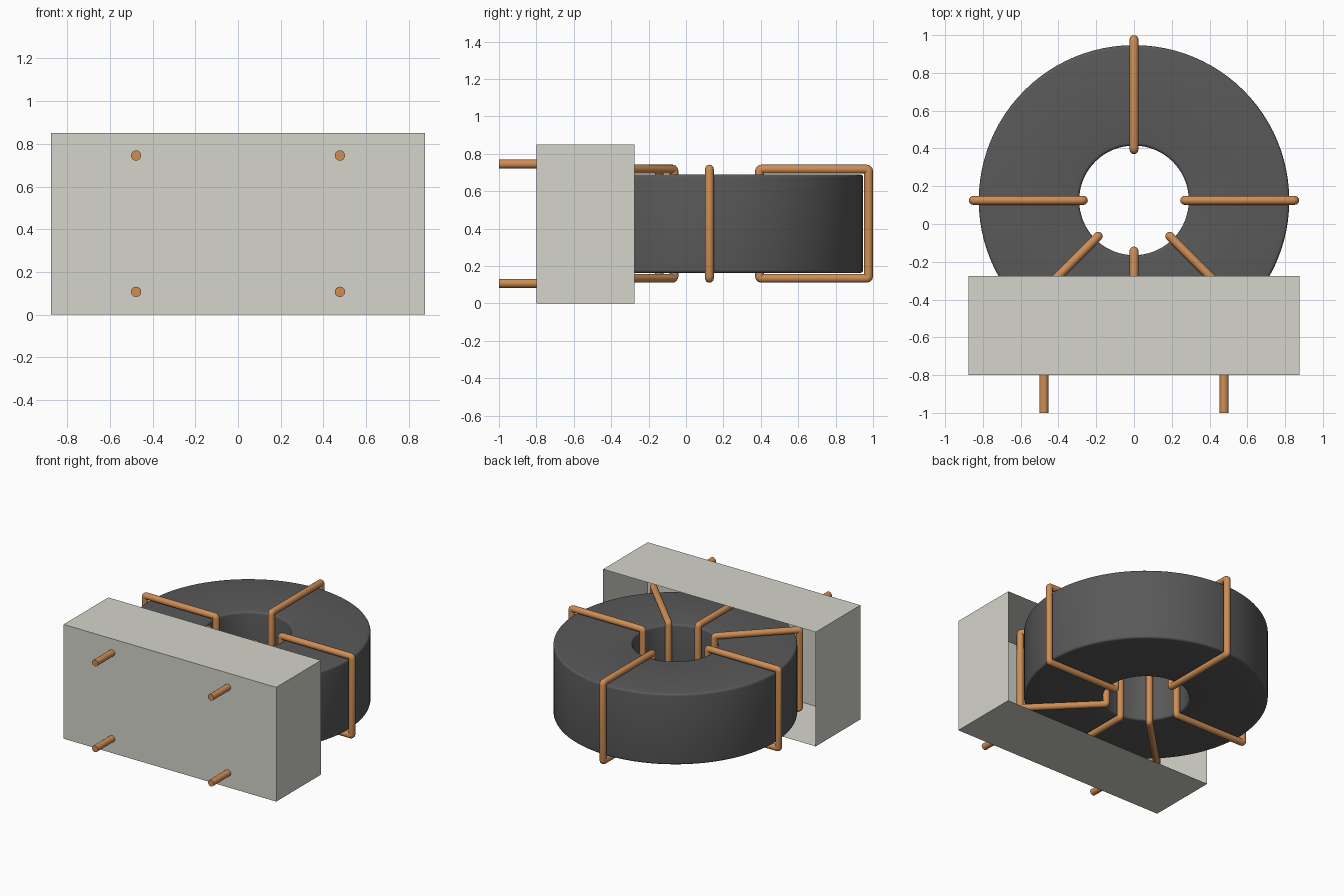
import bpy, bmesh, math
from mathutils import Vector, Matrix

if "Cube" in bpy.data.objects:
    bpy.data.objects.remove(bpy.data.objects["Cube"])

CY, ZM = 0.125, 0.425          # core centre


def material(name, rgb):
    m = bpy.data.materials.new(name)
    m.diffuse_color = (*rgb, 1)
    m.use_nodes = True
    m.node_tree.nodes["Principled BSDF"].inputs["Base Color"].default_value = m.diffuse_color
    return m


plastic = material("housing_plastic", (0.66, 0.66, 0.60))
ferrite = material("dark_ferrite", (0.10, 0.10, 0.10))
copper = material("copper", (0.62, 0.27, 0.09))


def add_object(name, bm, mat, smooth=True):
    bmesh.ops.recalc_face_normals(bm, faces=bm.faces)
    me = bpy.data.meshes.new(name)
    bm.to_mesh(me)
    bm.free()
    ob = bpy.data.objects.new(name, me)
    bpy.context.collection.objects.link(ob)
    me.materials.append(mat)
    if smooth:
        bpy.ops.object.select_all(action='DESELECT')
        ob.select_set(True)
        bpy.context.view_layer.objects.active = ob
        bpy.ops.object.shade_smooth_by_angle(angle=math.radians(40))
    return ob


def rounded_rect(r0, r1, z0, z1, rad, steps):
    pts = []
    for cx, cz, a0 in ((r1 - rad, z1 - rad, 0), (r0 + rad, z1 - rad, 90),
                       (r0 + rad, z0 + rad, 180), (r1 - rad, z0 + rad, 270)):
        for i in range(steps + 1):
            a = math.radians(a0 + 90 * i / steps)
            pts.append(Vector((cx + rad * math.cos(a), 0, cz + rad * math.sin(a))))
    return pts


def bridge(bm, rings):
    # closed loop of closed vertex rings
    for a, b in zip(rings, rings[1:] + rings[:1]):
        n = len(a)
        for i in range(n):
            bm.faces.new((a[i], a[(i + 1) % n], b[(i + 1) % n], b[i]))


# toroidal core: rounded rectangle swept around the vertical axis
bm = bmesh.new()
profile = rounded_rect(0.29, 0.822, 0.163, 0.69, 0.016, 4)
rings = []
for k in range(96):
    rot = Matrix.Translation((0, CY, 0)) @ Matrix.Rotation(2 * math.pi * k / 96, 4, 'Z')
    rings.append([bm.verts.new(rot @ p) for p in profile])
bridge(bm, rings)
add_object("toroid_core", bm, ferrite)

# wire turns: closed rectangular loops around the core section
WIRE = 0.0235


def wire_turn(name, degrees):
    bm = bmesh.new()
    path = rounded_rect(0.268, 0.851, 0.134, 0.718, 0.012, 3)
    rot = Matrix.Translation((0, CY, 0)) @ Matrix.Rotation(math.radians(degrees), 4, 'Z')
    rings = []
    n = len(path)
    for i, p in enumerate(path):
        # miter plane normal bisects neighbouring segments
        d0 = (p - path[i - 1]).normalized()
        d1 = (path[(i + 1) % n] - p).normalized()
        t = (d0 + d1).normalized()
        side = Vector((t.z, 0, -t.x)) / max(t.dot(d1), 0.5)
        ring = []
        for s in range(16):
            a = 2 * math.pi * s / 16
            off = WIRE * math.cos(a)
            # clamp the inside of the bend so the tube never folds over
            q = p + side * off + Vector((0, WIRE * math.sin(a), 0))
            if i // 4 in (0, 3):
                q.x = max(q.x, 0.851 - WIRE) if abs(p.x - 0.851) < 0.013 else q.x
            else:
                q.x = min(q.x, 0.268 + WIRE) if abs(p.x - 0.268) < 0.013 else q.x
            ring.append(bm.verts.new(rot @ q))
        rings.append(ring)
    bridge(bm, rings)
    add_object(name, bm, copper)


for i, deg in enumerate((0, 90, 180, 225, 270, 315)):
    wire_turn(f"wire_turn_{i + 1}", deg)

# housing: box open at the back with thin walls
bm = bmesh.new()
bmesh.ops.create_cube(bm, size=1, matrix=Matrix.Translation((0, -0.5375, ZM))
                      @ Matrix.Diagonal((1.75, 0.525, 0.85, 1)))
back = [f for f in bm.faces if f.calc_center_median().y > -0.28]
inset = bmesh.ops.inset_region(bm, faces=back, thickness=0.02)
bmesh.ops.translate(bm, verts=back[0].verts[:], vec=(0, -0.5, 0))
add_object("housing", bm, plastic, smooth=False)

# four terminal pins through the front wall
for sx in (-1, 1):
    for label, z in (("lower", 0.107), ("upper", 0.745)):
        bm = bmesh.new()
        bmesh.ops.create_cone(bm, cap_ends=True, segments=24, radius1=0.024, radius2=0.024,
                              depth=0.22, matrix=Matrix.Translation((sx * 0.477, -0.89, z))
                              @ Matrix.Rotation(math.pi / 2, 4, 'X'))
        add_object(f"pin_{label}_{'left' if sx < 0 else 'right'}", bm, copper)
